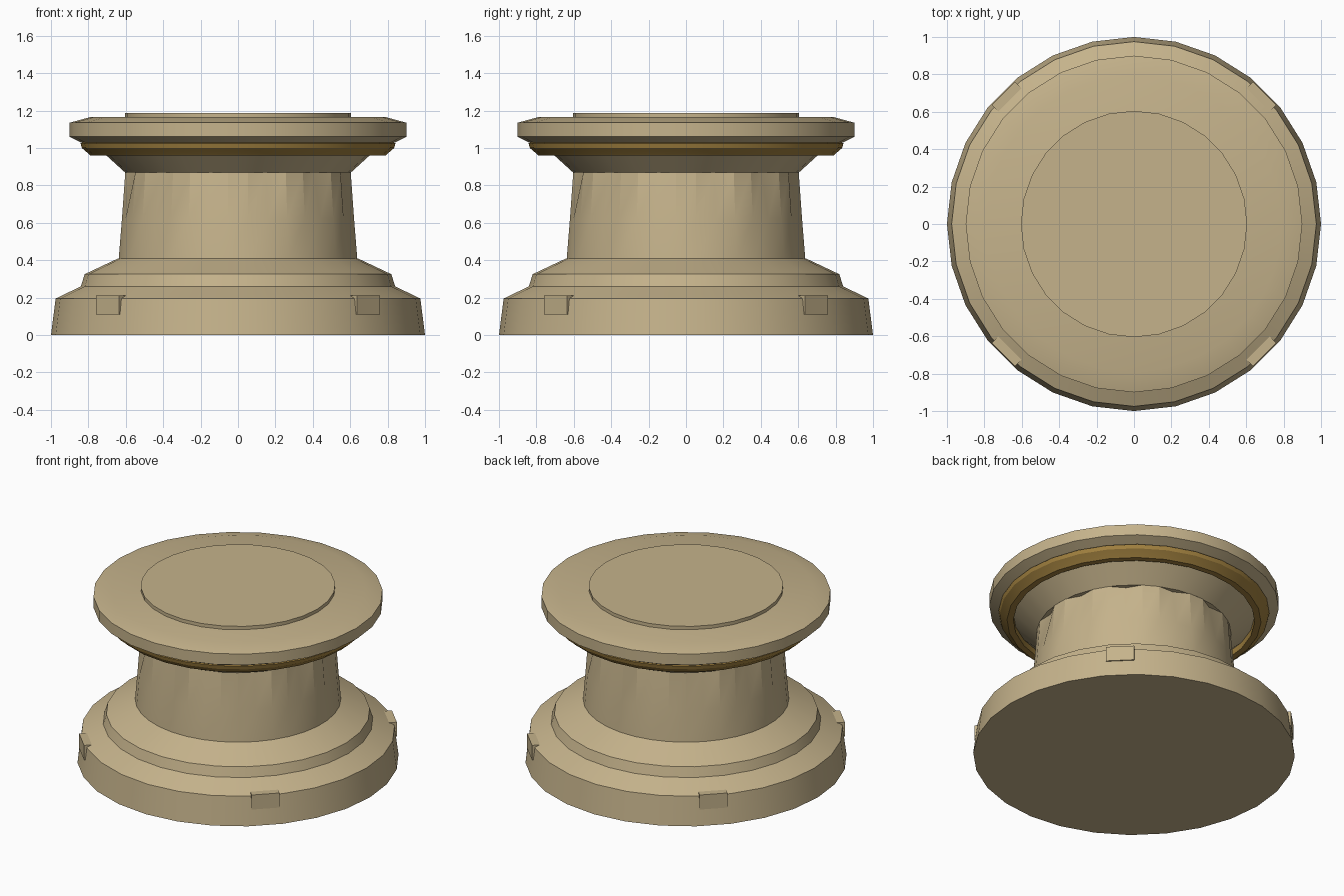
import bpy, bmesh, math
from mathutils import Matrix

SIDES = 28

cube = bpy.data.objects.get("Cube")
if cube:
    bpy.data.objects.remove(cube, do_unlink=True)


def material(name, rgb):
    mat = bpy.data.materials.new(name)
    mat.use_nodes = True
    mat.diffuse_color = (*rgb, 1)
    mat.node_tree.nodes["Principled BSDF"].inputs["Base Color"].default_value = (*rgb, 1)
    return mat


stone = material("sandstone", (0.56, 0.45, 0.26))
gold = material("dull gold", (0.36, 0.22, 0.05))


def finish(bm, name, mat, angle):
    bmesh.ops.recalc_face_normals(bm, faces=bm.faces)
    mesh = bpy.data.meshes.new(name)
    bm.to_mesh(mesh)
    bm.free()
    mesh.materials.append(mat)
    obj = bpy.data.objects.new(name, mesh)
    bpy.context.collection.objects.link(obj)
    if angle:
        bpy.ops.object.select_all(action="DESELECT")
        obj.select_set(True)
        bpy.context.view_layer.objects.active = obj
        bpy.ops.object.shade_smooth_by_angle(angle=math.radians(angle))
    return obj


def turned(name, profile, mat, sides=SIDES, start=0, closed=False, dent=None, angle=25):
    """Turn (radius, height) points around z, either capped or as a closed ring."""
    bm = bmesh.new()
    rings = []
    for level, (r, z) in enumerate(profile):
        ring = []
        for i in range(sides):
            a = start + math.tau * i / sides
            rad = r - (dent(level, i) if dent else 0)
            ring.append(bm.verts.new((rad * math.cos(a), rad * math.sin(a), z)))
        rings.append(ring)
    pairs = list(zip(rings, rings[1:]))
    if closed:
        pairs.append((rings[-1], rings[0]))
    else:
        bm.faces.new(rings[0])
        bm.faces.new(rings[-1])
    for low, high in pairs:
        for i in range(sides):
            j = (i + 1) % sides
            bm.faces.new((low[i], low[j], high[j], high[i]))
    return finish(bm, name, mat, angle)


# Stepped base
turned("base", [(1, 0), (0.975, 0.195), (0.84, 0.26), (0.82, 0.325), (0.64, 0.41)], stone)

# Shaft with twelve shallow tapering flutes below the collar
turned("shaft", [(0.64, 0.41), (0.623, 0.62), (0.605, 0.87)], stone,
       sides=36, start=math.radians(5),
       dent=lambda level, i: 0.035 if level == 2 and i % 3 == 1 else 0, angle=14)

# Flared collar carrying the lid
turned("flared_collar", [(0.605, 0.87), (0.77, 1.02), (0.77, 1.035)], stone)

# Gold band under the lid
turned("gold_band", [(0.75, 0.96), (0.79, 0.96), (0.80, 0.97), (0.835, 1.0),
                     (0.842, 1.025), (0.82, 1.033), (0.75, 1.033)], gold, closed=True)

# Bevelled lid and raised centre disc
turned("lid", [(0.84, 1.03), (0.9, 1.06), (0.9, 1.135), (0.79, 1.165)], stone)
turned("top_disc", [(0.605, 1.16), (0.605, 1.188)], stone)

# Four small tabs on the base rim
for k, name in enumerate(("back_left", "back_right", "front_right", "front_left")):
    bm = bmesh.new()
    place = (Matrix.Rotation(math.pi / 4 + k * math.pi / 2, 4, "Z")
             @ Matrix.Translation((0.955, 0, 0.16))
             @ Matrix.Diagonal((0.065, 0.175, 0.1, 1)))
    bmesh.ops.create_cube(bm, size=1, matrix=place)
    finish(bm, name + "_tab", stone, None)
